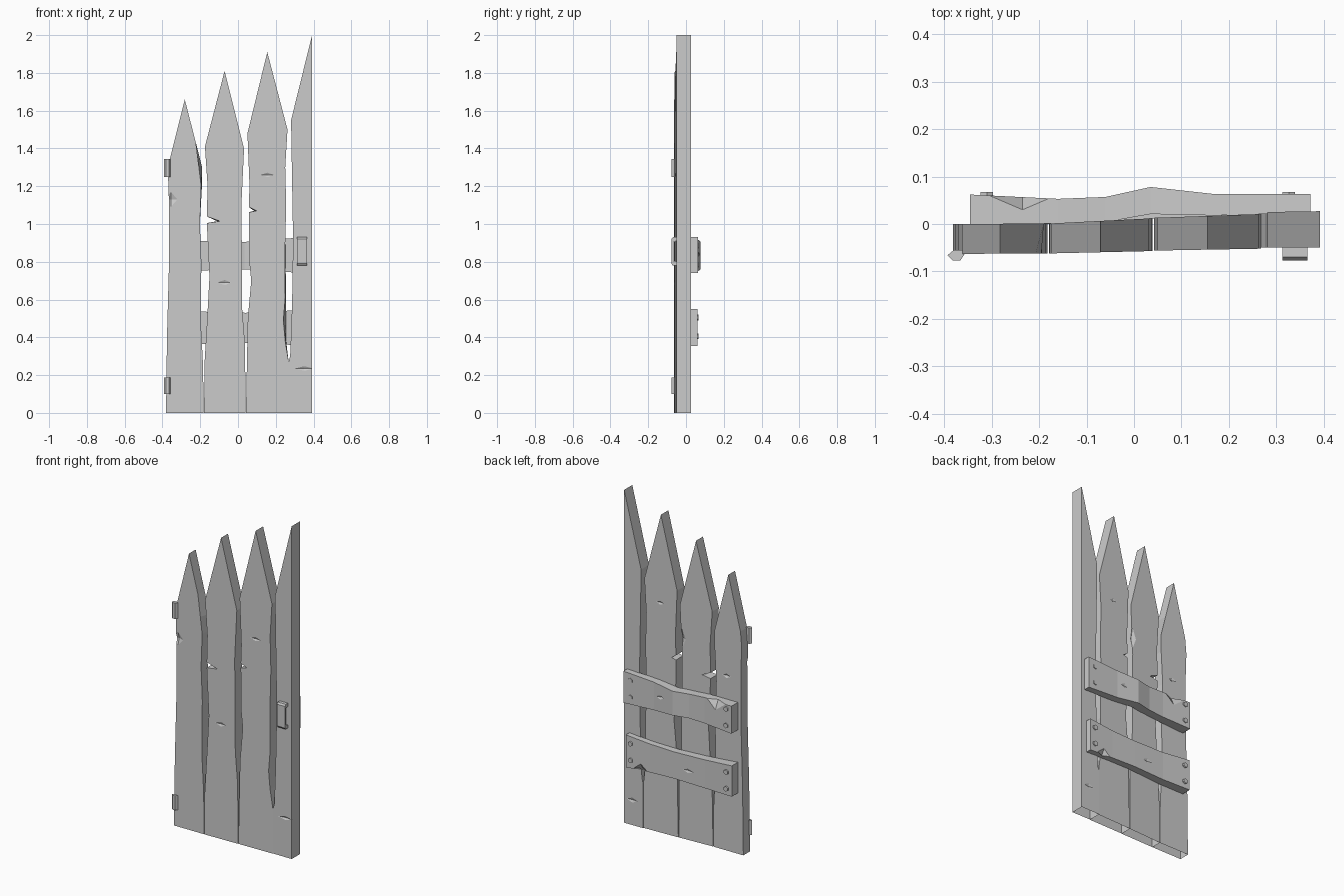
import bpy, bmesh
from mathutils import Vector

if "Cube" in bpy.data.objects:
    bpy.data.objects.remove(bpy.data.objects["Cube"])


def finish(name, bm):
    bmesh.ops.recalc_face_normals(bm, faces=bm.faces)
    me = bpy.data.meshes.new(name)
    bm.to_mesh(me)
    bm.free()
    ob = bpy.data.objects.new(name, me)
    bpy.context.collection.objects.link(ob)
    return ob


def loft(name, rings):
    """Join equal-length closed rings and cap both ends."""
    bm = bmesh.new()
    vs = [[bm.verts.new(p) for p in r] for r in rings]
    n = len(vs[0])
    for a, b in zip(vs, vs[1:]):
        for i in range(n):
            j = (i + 1) % n
            bm.faces.new((a[i], a[j], b[j], b[i]))
    bm.faces.new(vs[0])
    bm.faces.new(vs[-1])
    return finish(name, bm)


def carve(ob, chips, open_bottom=False):
    """Cut diamond-shaped chips (centre, half sizes) out of the wood."""
    if chips:
        bm = bmesh.new()
        for c, h in chips:
            pts = []
            for k in range(3):
                for s in (-1, 1):
                    p = Vector(c)
                    p[k] += s * h[k]
                    pts.append(bm.verts.new(p))
            for i in (0, 1):
                for j in (2, 3):
                    for k in (4, 5):
                        bm.faces.new((pts[i], pts[j], pts[k]))
        cutter = finish("chip_cutter", bm)
        cutter.hide_render = True
        m = ob.modifiers.new("chips", 'BOOLEAN')
        m.operation, m.object, m.solver = 'DIFFERENCE', cutter, 'EXACT'
        dg = bpy.context.evaluated_depsgraph_get()
        me = bpy.data.meshes.new_from_object(ob.evaluated_get(dg))
        ob.modifiers.clear()
        ob.data = me
        bpy.data.objects.remove(cutter)
    if open_bottom:
        bm = bmesh.new()
        bm.from_mesh(ob.data)
        low = [f for f in bm.faces if all(v.co.z < 1e-4 for v in f.verts)]
        bmesh.ops.delete(bm, geom=low, context='FACES')
        bm.to_mesh(ob.data)
        bm.free()


def plank(name, outline, front, back, chips):
    """Outline points are (x, z) or (x, z, x on the front face)."""
    xs = [p[0] for p in outline]
    x0, w = min(xs), max(xs) - min(xs)
    y = lambda x, e: e[0] + (e[1] - e[0]) * (x - x0) / w
    ob = loft(name, [[(p[-1] if len(p) == 3 else p[0],
                       y(p[-1] if len(p) == 3 else p[0], front), p[1]) for p in outline],
                     [(p[0], y(p[0], back), p[1]) for p in outline]])
    carve(ob, chips, True)


# Pointed planks, left to right
plank("plank_1", [(-.381, 0), (-.182, 0), (-.185, .25), (-.197, .48), (-.194, .8), (-.202, 1.0),
                  (-.191, 1.2, -.195), (-.19, 1.3, -.207), (-.223, 1.43), (-.282, 1.66),
                  (-.362, 1.34), (-.37, 1.25), (-.365, 1.1), (-.365, .8), (-.376, .4)],
      (-.063, -.062), (0, .001),
      [((-.355, -.063, 1.13), (.035, .012, .04)), ((-.27, .0, 1.05), (.03, .008, .015))])
plank("plank_2", [(-.179, 0), (.039, 0), (.038, .35), (.022, .55), (.02, .9), (.018, 1.1), (.032, 1.4),
                  (-.071, 1.81), (-.175, 1.41), (-.161, 1.2), (-.165, 1.04), (-.11, 1.015, -.095),
                  (-.165, 1.005), (-.151, .72), (-.163, .5), (-.178, .25)],
      (-.062, -.057), (.001, .012),
      [((-.07, -.06, .69), (.04, .006, .015)), ((.02, .012, 1.2), (.03, .015, .07))])
plank("plank_3", [(.042, 0), (.268, 0), (.268, .27), (.255, .38, .25), (.255, .49, .24), (.255, .61, .25),
                  (.25, .9), (.255, 1.1), (.25, 1.3), (.262, 1.5), (.155, 1.91), (.05, 1.48),
                  (.061, 1.2), (.057, 1.09), (.085, 1.07, .098), (.057, 1.062), (.06, .8),
                  (.07, .7), (.052, .5), (.047, .25)],
      (-.056, -.052), (.013, .021),
      [((.155, -.054, 1.26), (.04, .006, .012)), ((.16, .017, 1.38), (.03, .007, .012))])
plank("plank_4", [(.268, 0), (.392, 0), (.392, 2), (.281, 1.55), (.285, 1.3), (.291, .95),
                  (.289, .7), (.284, .5), (.276, .3), (.268, .27)],
      (-.05, -.05), (.025, .027),
      [((.35, -.05, .235), (.05, .007, .012)), ((.34, .026, .15), (.04, .006, .015))])


# Bent cross braces on the back: stations of x, front y, back y, low z, high z
def brace(name, stations, chips):
    ob = loft(name, [[(x, yf, lo), (x, yb, lo), (x, yb, hi), (x, yf, hi)]
                     for x, yf, yb, lo, hi in stations])
    carve(ob, chips)


brace("upper_brace", [(-.345, 0, .062, .745, .91), (-.16, .001, .053, .755, .91),
                      (-.06, .004, .057, .76, .905), (.035, .021, .078, .76, .905),
                      (.17, .018, .063, .75, .918), (.372, .024, .063, .74, .93)],
      [((-.235, .06, .91), (.07, .03, .06)), ((.12, .067, .84), (.04, .006, .015))])
brace("lower_brace", [(-.345, 0, .058, .365, .55), (-.16, 0, .052, .365, .535),
                      (.04, .012, .055, .37, .53), (.2, .018, .056, .365, .535),
                      (.358, .024, .06, .355, .55)],
      [((.26, .058, .365), (.045, .02, .035)), ((-.05, .053, .44), (.04, .006, .015))])

# Hexagonal bolt heads
for bname, zc in (("upper", .835), ("lower", .455)):
    for x in (-.31, .326):
        for s in (-1, 1):
            bpy.ops.mesh.primitive_cylinder_add(vertices=6, radius=.015, depth=.02,
                                                location=(x, .057, zc + s * .05),
                                                rotation=(1.5708, 0, 0))
            bpy.context.object.name = bname + "_brace_bolt"

# Bevelled hinge plates on the left edge
for name, z0, z1 in (("top_hinge", 1.25, 1.345), ("bottom_hinge", .1, .187)):
    sec = [(-.38, -.055), (-.393, -.066), (-.382, -.077), (-.366, -.077), (-.356, -.062), (-.362, -.055)]
    loft(name, [[(x, y, z) for x, y in sec] for z in (z0, z1)])

# U-shaped pull handle
u = [(-.045, .78), (-.07, .78), (-.077, .79), (-.077, .92), (-.07, .93), (-.045, .93),
     (-.045, .912), (-.065, .905), (-.065, .805), (-.045, .798)]
loft("handle", [[(x, y, z) for y, z in u] for x in (.313, .366)])
